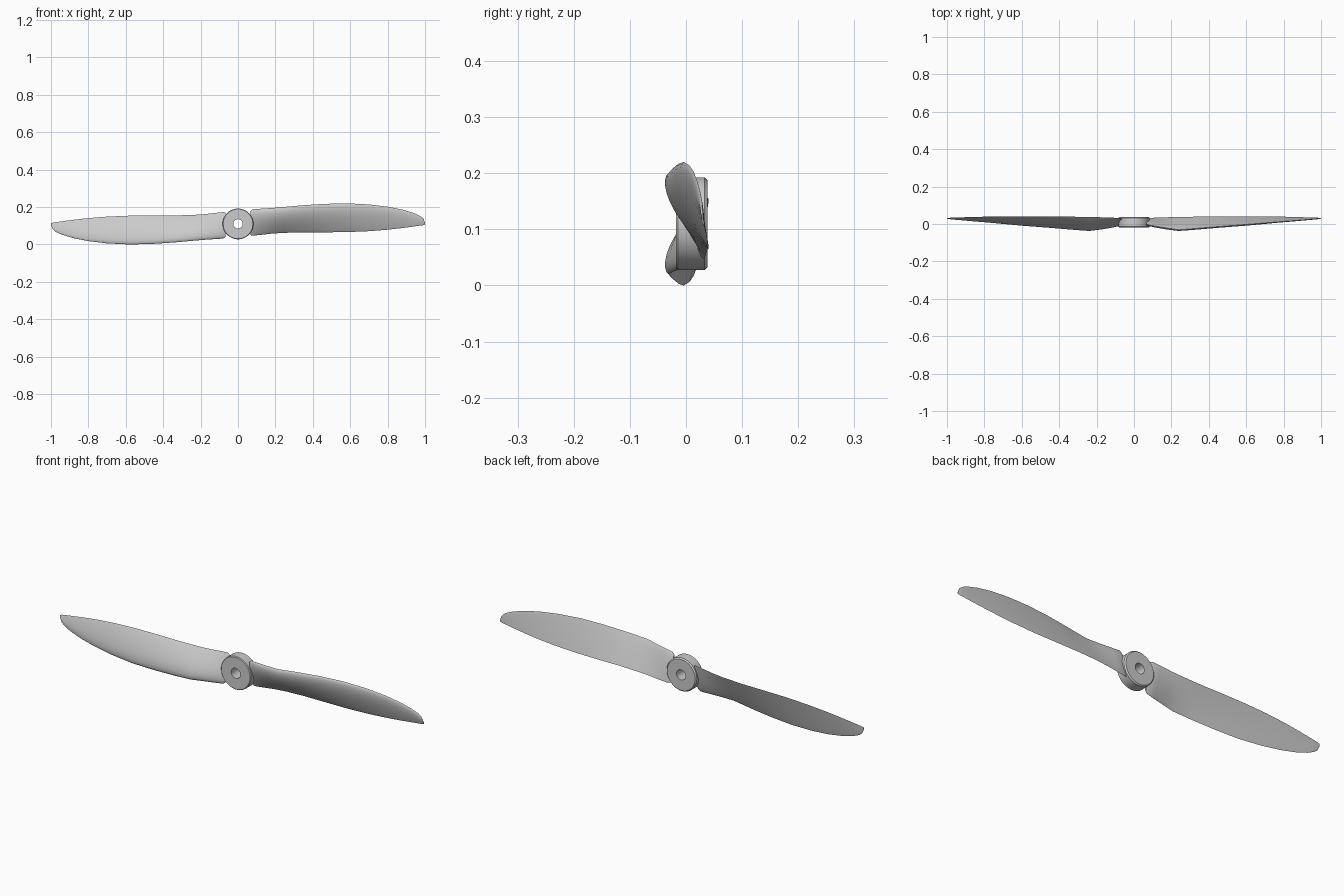
import bpy, bmesh, math
from mathutils import Vector

if "Cube" in bpy.data.objects:
    bpy.data.objects.remove(bpy.data.objects["Cube"])

CZ = 0.11  # height of the shaft axis

# blade stations: x, upper edge z, y, lower edge z, y, front bulge, back bulge
STATIONS = [
    (0.066, 0.178, -0.002, 0.050, 0.028, 0.010, 0.005),
    (0.078, 0.188, -0.004, 0.047, 0.032, 0.015, 0.007),
    (0.12, 0.191, -0.012, 0.051, 0.034, 0.019, 0.006),
    (0.18, 0.195, -0.022, 0.058, 0.036, 0.021, 0.004),
    (0.24, 0.200, -0.031, 0.062, 0.038, 0.021, 0.002),
    (0.34, 0.209, -0.023, 0.065, 0.039, 0.020, 0.001),
    (0.46, 0.217, -0.013, 0.065, 0.040, 0.018, 0.001),
    (0.58, 0.220, -0.004, 0.066, 0.040, 0.016, 0.001),
    (0.70, 0.214, 0.006, 0.071, 0.040, 0.013, 0.001),
    (0.80, 0.202, 0.014, 0.079, 0.039, 0.010, 0.001),
    (0.88, 0.186, 0.020, 0.088, 0.037, 0.008, 0.001),
    (0.94, 0.168, 0.025, 0.096, 0.035, 0.006, 0.001),
    (0.975, 0.152, 0.028, 0.101, 0.034, 0.005, 0.001),
    (0.99, 0.139, 0.029, 0.103, 0.033, 0.004, 0.001),
    (1.0, 0.118, 0.030, 0.106, 0.032, 0.002, 0.001),
]
N = 14


def finish(bm, name, angle):
    bmesh.ops.recalc_face_normals(bm, faces=bm.faces)
    me = bpy.data.meshes.new(name)
    bm.to_mesh(me)
    bm.free()
    ob = bpy.data.objects.new(name, me)
    bpy.context.collection.objects.link(ob)
    bpy.context.view_layer.objects.active = ob
    ob.select_set(True)
    bpy.ops.object.shade_smooth_by_angle(angle=math.radians(angle))
    ob.select_set(False)
    return ob


def section(x, zu, yu, zl, yl, front, back):
    """Airfoil loop: convex front, nearly flat back."""
    a, b = Vector((x, yu, zu)), Vector((x, yl, zl))
    d = (b - a).normalized()
    n = Vector((0, d.z, -d.y))  # points towards -y
    pts = []
    for i in range(2 * N):
        u = i / N
        s = (1 - math.cos(math.pi * u)) / 2
        h = math.sin(math.pi * s ** 0.65) ** 0.8 if 0 < s < 0.9999 else 0
        pts.append(a.lerp(b, s) + n * (front * h if u < 1 else -back * h))
    return pts


def blade(name, turn):
    bm = bmesh.new()
    rings = []
    for st in STATIONS:
        ring = []
        for p in section(*st):
            # half turn about the shaft for the second blade
            ring.append(bm.verts.new((p.x * turn, p.y, CZ + (p.z - CZ) * turn)))
        rings.append(ring)
    for r, q in zip(rings, rings[1:]):
        for i in range(2 * N):
            j = (i + 1) % (2 * N)
            bm.faces.new((r[i], r[j], q[j], q[i]))
    bm.faces.new(rings[0])
    bm.faces.new(rings[-1])
    return finish(bm, name, 40)


# hub: lathed ring with softened rims and a shaft hole
def hub(name):
    prof = [(0.025, -0.018), (0.079, -0.018), (0.0825, -0.0145),
            (0.0825, 0.033), (0.077, 0.0385), (0.025, 0.0385)]
    seg = 48
    bm = bmesh.new()
    rings = []
    for k in range(seg):
        t = 2 * math.pi * k / seg
        rings.append([bm.verts.new((r * math.cos(t), y, CZ + r * math.sin(t))) for r, y in prof])
    for k in range(seg):
        a, b = rings[k], rings[(k + 1) % seg]
        for i in range(len(prof)):
            j = (i + 1) % len(prof)
            bm.faces.new((a[i], a[j], b[j], b[i]))
    return finish(bm, name, 35)


hub("hub")
blade("blade_right", 1)
blade("blade_left", -1)
